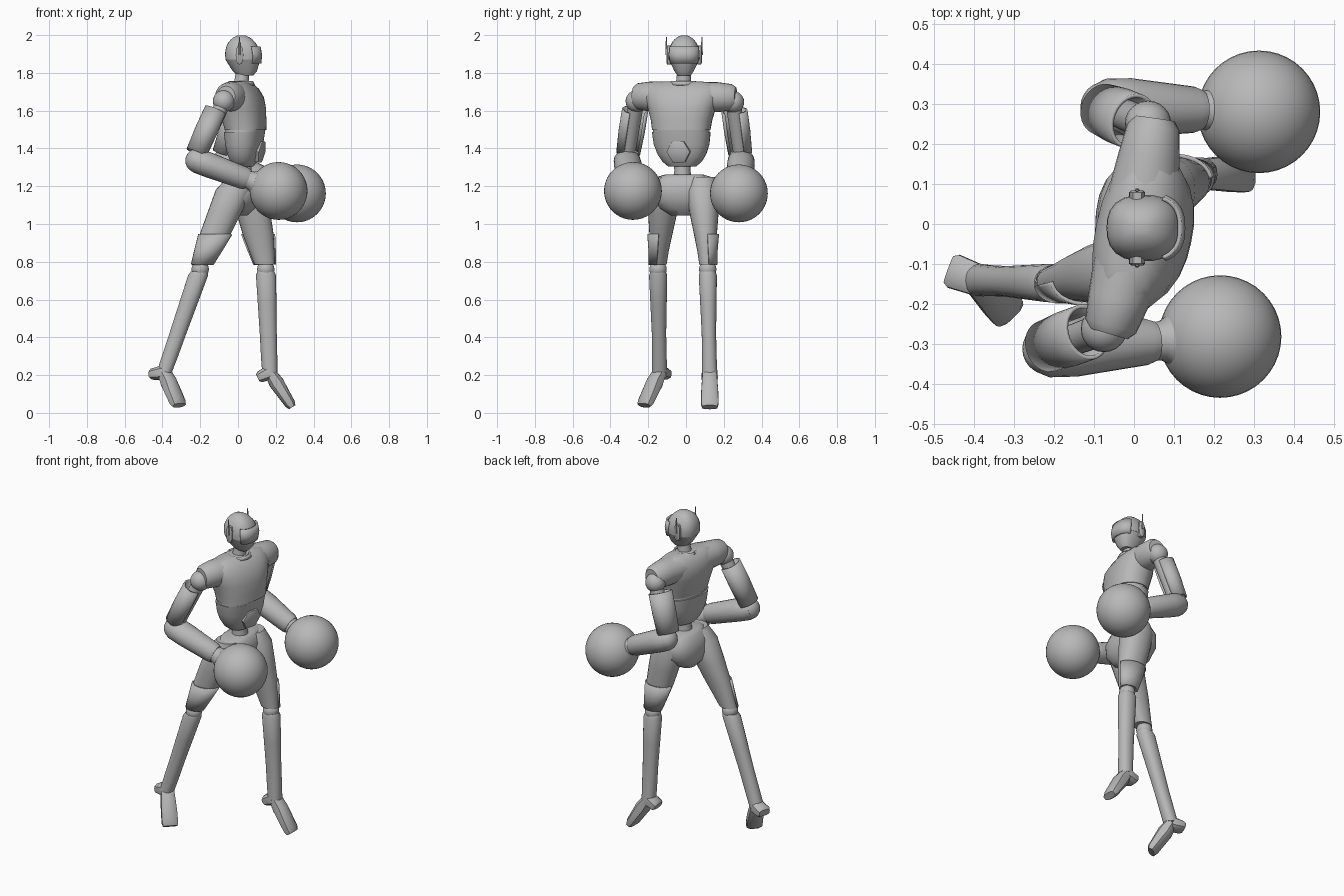
import bpy, bmesh, math
from mathutils import Vector, Matrix

if "Cube" in bpy.data.objects:
    bpy.data.objects.remove(bpy.data.objects["Cube"])

grey = bpy.data.materials.new("plain grey")
grey.use_nodes = True
grey.diffuse_color = (.48, .48, .48, 1)
grey.node_tree.nodes["Principled BSDF"].inputs["Base Color"].default_value = grey.diffuse_color

LEVEL = Matrix.Identity(3)
TWISTED = Matrix.Rotation(math.radians(-12), 3, 'Z')


def finish(name, bm):
    """Turn a bmesh into a shaded, coloured object."""
    bmesh.ops.recalc_face_normals(bm, faces=bm.faces[:])
    mesh = bpy.data.meshes.new(name)
    bm.to_mesh(mesh)
    bm.free()
    mesh.shade_smooth()
    mesh.set_sharp_from_angle(angle=math.radians(40))
    mesh.materials.append(grey)
    obj = bpy.data.objects.new(name, mesh)
    bpy.context.collection.objects.link(obj)
    return obj


def tube(name, start, end, profile, frame=None, sides=24, power=2, arc=None):
    """Skin rings along a line. Profile rows hold fraction, first radius, second radius.
    A frame fixes the ring plane; an arc (middle, half angle) leaves an open shell."""
    start, end = Vector(start), Vector(end)
    frame = frame or (end - start).to_track_quat('Z', 'Y').to_matrix()
    middle, half = arc or (0, 180)
    count = sides + 1 if arc else sides
    bm = bmesh.new()
    rows = []
    for fraction, first, second in profile:
        row = []
        for i in range(count):
            angle = math.radians(middle - half + 2 * half * i / sides)
            c, s = math.cos(angle), math.sin(angle)
            reach = (abs(c) ** power + abs(s) ** power) ** (-1 / power)
            offset = frame @ Vector((c * first, s * second, 0)) * reach
            row.append(bm.verts.new(start.lerp(end, fraction) + offset))
        rows.append(row)
    for low, high in zip(rows, rows[1:]):
        for i in range(sides):
            j = (i + 1) % count
            bm.faces.new((low[i], low[j], high[j], high[i]))
    if not arc:
        bm.faces.new(rows[0])
        bm.faces.new(rows[-1])
    obj = finish(name, bm)
    if arc:
        shell = obj.modifiers.new("shell", 'SOLIDIFY')
        shell.thickness = .01
        shell.offset = 0
    return obj


def rounded(first, second, steps=8, lowest=-.6):
    """Profile of an egg-like form, from a cut lower end to a closed top."""
    rows = []
    for i in range(steps + 1):
        height = lowest + (.99 - lowest) * math.sin(math.pi / 2 * i / steps)
        swell = math.sqrt(1 - height * height)
        rows.append(((height - lowest) / (1 - lowest), first * swell, second * swell))
    return rows


def ball(name, centre, radius, segments=24):
    bm = bmesh.new()
    bmesh.ops.create_uvsphere(bm, u_segments=segments, v_segments=segments // 2, radius=radius,
                              matrix=Matrix.Translation(centre))
    return finish(name, bm)


# Head: a domed skull over a tapering jaw, with a visor in front
jaw, brow, crown = (.04, -.01, 1.785), (.026, -.01, 1.87), (.018, -.01, 2)
tube("jaw", jaw, brow, [(0, .04, .035), (.3, .065, .052), (1, .092, .08)], LEVEL, power=2.5)
tube("skull", brow, crown, rounded(.093, .083, lowest=-.2), LEVEL, power=2.5)
tube("visor", (.03, -.01, 1.85), (.024, -.01, 1.94),
     [(0, .088, .076), (.5, .096, .084), (1, .09, .08)], LEVEL, power=2.6, arc=(0, 60))

# Ears and antennas on both sides of the head
for side, label in ((-1, "near"), (1, "far")):
    root = Vector((.008, side * .07 - .01, 1.895))
    rim = root + Vector((0, side * .024, 0))
    tube(label + "_ear", root, rim, [(0, .02, .05), (.8, .02, .05), (1, .014, .042)],
         sides=12, power=3)
    tube(label + "_antenna", rim, rim + Vector((0, 0, .095)),
         [(0, .006, .006), (1, .003, .003)], LEVEL, sides=6)

# Neck and collar
tube("neck", (.012, -.015, 1.7), (.025, -.01, 1.81),
     [(0, .048, .05), (.5, .038, .04), (1, .036, .036)], LEVEL)
tube("collar", (.015, -.015, 1.735), (.015, -.015, 1.755),
     [(0, .07, .072), (1, .06, .062)], LEVEL, arc=(0, 179.9))

# Torso, turned a little about the vertical
breast, waist = (.04, -.025, 1.498), (.03, -.02, 1.305)
tube("chest", breast, (.005, -.018, 1.755), [
    (0, .105, .155), (.2, .112, .163), (.44, .118, .18), (.67, .112, .2), (.84, .09, .2),
    (.96, .063, .17), (1, .04, .1)], TWISTED, power=2.4)
tube("belt", (.034, -.025, 1.45), breast, [(0, .098, .15), (1, .1, .15)], TWISTED, power=2.4)
tube("abdomen", waist, (.034, -.025, 1.486), [
    (0, .05, .075), (.14, .068, .105), (.36, .083, .13), (.64, .095, .148), (1, .104, .156)],
    TWISTED, power=2.4)
tube("abdomen_plate", (.08, -.03, 1.39), (.131, -.043, 1.38),
     [(0, .066, .066), (.9, .064, .064), (1, .055, .055)], sides=6)
tube("waist", (.025, -.018, 1.2), (.03, -.02, 1.34),
     [(0, .06, .06), (.6, .042, .042), (1, .045, .05)], LEVEL)
tube("pelvis", (0, -.018, 1.045), (.02, -.01, 1.262), [
    (0, .05, .06), (.16, .085, .12), (.4, .105, .165), (.7, .105, .172), (.94, .08, .145),
    (1, .06, .1)], LEVEL, power=2.4)

# Both legs share their outlines; the near one trails, the far one strides ahead
thigh = [(0, .065, .07), (.14, .098, .087), (.39, .09, .077), (.62, .082, .061),
         (.8, .067, .049), (.95, .053, .043)]
shin = [(.02, .045, .041), (.06, .053, .048), (.35, .049, .043), (.62, .045, .038),
        (.87, .043, .039), (1, .04, .041)]
foot = [(0, .038, .03), (.3, .042, .04), (.6, .046, .034), (.9, .047, .029), (1, .042, .02)]
heel_block = [(-.2, .036, .02), (0, .044, .03), (1, .04, .04)]


def build_leg(label, outward, hip, knee, ankle, heel, toe):
    guard = [(t, first * 1.06, second * 1.1) for t, first, second in thigh[3:]]
    tube(label + "_thigh", hip, knee, thigh, LEVEL, power=2.2)
    tube(label + "_thigh_guard", hip, knee, guard, LEVEL, arc=(outward, 80))
    ball(label + "_knee", knee, .046)
    tube(label + "_shin", knee, ankle, shin, LEVEL, power=2.2)
    tube(label + "_foot", ankle, toe, foot, sides=12, power=3.5)
    tube(label + "_heel", heel, ankle, heel_block, sides=12, power=3.5)


build_leg("near", -90, hip=(.01, -.108, 1.25), knee=(-.2, -.148, .76), ankle=(-.39, -.14, .215),
          heel=(-.45, -.118, .205), toe=(-.312, -.222, .04))
build_leg("far", 90, hip=(.04, .083, 1.25), knee=(.147, .115, .76), ankle=(.168, .125, .215),
          heel=(.115, .125, .19), toe=(.287, .126, .03))

# Arms: sleeve, shoulder, open upper arm shell around a core, cuffed forearm, ball
sleeve = [(.3, .09, .08), (.7, .077, .079), (.97, .066, .07), (1.05, .05, .055)]
shell = [(.15, .066, .054), (.5, .066, .056), (.87, .06, .052)]
core = [(0, .042, .04), (1, .036, .036)]
forearm = [(-.07, .056, .05), (0, .071, .066), (.16, .074, .066), (.57, .058, .06), (.62, .05, .054)]
wrist = [(.58, .045, .045), (.66, .05, .05), (.72, .066, .066), (.79, .118, .118)]


def build_arm(label, shoulder, elbow, fist):
    shoulder, elbow = Vector(shoulder), Vector(elbow)
    back = Vector((-.022, 0, 0))
    tube(label + "_sleeve", (.01, -.02, 1.675), shoulder + Vector((.015, 0, .025)), sleeve)
    ball(label + "_shoulder", shoulder, .058)
    tube(label + "_upper_arm_shell", shoulder + back, elbow + back, shell, arc=(90, 140))
    tube(label + "_upper_arm_core", shoulder, elbow, core)
    ball(label + "_elbow", elbow, .064)
    tube(label + "_forearm", elbow, fist, forearm)
    tube(label + "_wrist", elbow, fist, wrist)
    ball(label + "_fist_ball", fist, .153, segments=40)


build_arm("near", shoulder=(-.075, -.262, 1.65), elbow=(-.215, -.312, 1.335),
          fist=(.215, -.281, 1.175))
build_arm("far", shoulder=(.035, .25, 1.645), elbow=(-.07, .292, 1.335),
          fist=(.312, .28, 1.162))
